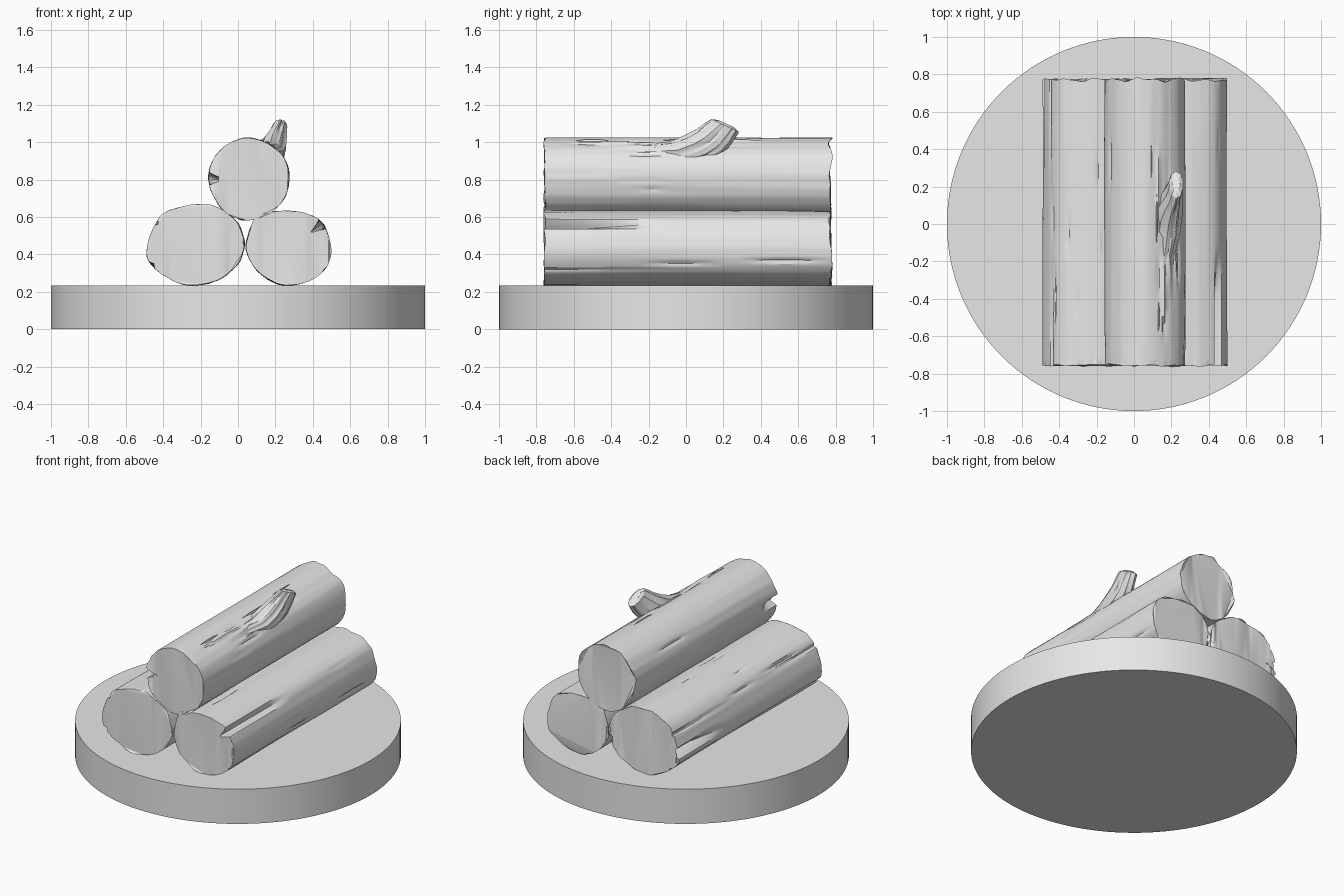
import bpy, bmesh, math, random
from mathutils import Vector, noise

if "Cube" in bpy.data.objects:
    bpy.data.objects.remove(bpy.data.objects["Cube"])
random.seed(4)

# One plain grey for everything
grey = bpy.data.materials.new("plain grey")
grey.use_nodes = True
grey.diffuse_color = (0.8, 0.8, 0.8, 1)
grey.node_tree.nodes["Principled BSDF"].inputs["Base Color"].default_value = (0.8, 0.8, 0.8, 1)


def finish(bm, name, angle):
    bmesh.ops.recalc_face_normals(bm, faces=bm.faces)
    mesh = bpy.data.meshes.new(name)
    bm.to_mesh(mesh)
    bm.free()
    mesh.materials.append(grey)
    obj = bpy.data.objects.new(name, mesh)
    bpy.context.scene.collection.objects.link(obj)
    bpy.ops.object.select_all(action='DESELECT')
    obj.select_set(True)
    bpy.context.view_layer.objects.active = obj
    bpy.ops.object.shade_smooth_by_angle(angle=math.radians(angle))
    return obj


def loft(rings):
    """Skin closed rings of points and cap both ends with triangles."""
    bm = bmesh.new()
    rows = [[bm.verts.new(p) for p in ring] for ring in rings]
    n = len(rows[0])
    for a, b in zip(rows, rows[1:]):
        for i in range(n):
            j = (i + 1) % n
            bm.faces.new((a[i], a[j], b[j], b[i]))
    caps = [bm.faces.new(rows[0]), bm.faces.new(rows[-1])]
    bmesh.ops.triangulate(bm, faces=caps)
    return bm


def smooth_outline(points, steps):
    """Closed Catmull-Rom curve through the outline points."""
    pts, out = [Vector(p) for p in points], []
    n = len(pts)
    for i in range(n):
        a, b, c, d = (pts[(i + k) % n] for k in (-1, 0, 1, 2))
        for s in range(steps):
            t = s / steps
            out.append(0.5 * (2 * b + (c - a) * t + (2 * a - 5 * b + 4 * c - d) * t * t
                              + (3 * b - a - 3 * c + d) * t ** 3))
    return out


def crack_depth(cracks, ang, y):
    """Crack: angle, half width, depth, start y, end y. Splits open at a log end."""
    total = 0
    for ca, hw, depth, y0, y1 in cracks:
        u = (y - y0) / (y1 - y0)
        if not 0 <= u <= 1:
            continue
        da = abs((ang - ca + 180) % 360 - 180)
        along = 1 - u if abs(y0) > 0.75 else math.sin(math.pi * u)
        total = max(total, depth * max(0, 1 - da / hw) * along, key=abs)
    return total


def make_log(name, centre, outline, splits, seed, fine):
    cx, cz = centre
    cracks = list(splits)
    # Fine bark cracks scattered along the log
    for _ in range(fine):
        y = random.uniform(-0.7, 0.4)
        cracks.append((random.uniform(0, 360), 4, random.uniform(0.02, 0.05),
                       y, y + random.uniform(0.2, 0.5)))
    section = smooth_outline(outline, 10)
    rings, count = [], 40
    for k in range(count + 1):
        t = k / count
        ring = []
        for p in section:
            dx, dz = p.x - cx, p.y - cz
            ang = math.atan2(dz, dx)
            c, s = math.cos(ang), math.sin(ang)
            # Ragged sawn ends
            lo = -0.755 + 0.014 * noise.noise((c * 3, s * 3, seed + 20))
            hi = 0.77 + 0.022 * noise.noise((c * 3, s * 3, seed + 40))
            y = lo + (hi - lo) * t
            scale = 0.99 + 0.022 * noise.noise((c * 1.5, s * 1.5, y * 1.3 + seed))
            scale += 0.012 * noise.noise((c * 6, s * 6, y * 0.8 + seed))
            scale -= crack_depth(cracks, math.degrees(ang), y)
            ring.append((cx + dx * scale, y, max(0.232, cz + dz * scale)))
        rings.append(ring)
    return finish(loft(rings), name, 28)


# Round base
bm = bmesh.new()
bmesh.ops.create_cone(bm, cap_ends=True, segments=128, radius1=1, radius2=1, depth=0.235)
bmesh.ops.translate(bm, verts=bm.verts, vec=(0, 0, 0.1175))
finish(bm, "round_base", 40)

# Three stacked logs
make_log("lower_right_log", (-0.23, 0.45),
         [(-0.49, 0.42), (-0.46, 0.53), (-0.41, 0.61), (-0.32, 0.65), (-0.2, 0.67),
          (-0.1, 0.65), (0.0, 0.57), (0.035, 0.48), (0.035, 0.42), (0, 0.34),
          (-0.1, 0.265), (-0.2, 0.235), (-0.3, 0.24), (-0.4, 0.29), (-0.47, 0.35)],
         [(184, 8, 0.35, 0.8, 0.3), (150, 4, 0.08, -0.8, -0.2), (205, 5, 0.08, -0.8, 0.3),
          (155, 4, 0.08, 0.8, 0.1), (215, 4, 0.06, 0.8, -0.3)], 1.3, 16)
make_log("lower_left_log", (0.27, 0.43),
         [(0.04, 0.46), (0.08, 0.58), (0.13, 0.62), (0.26, 0.635), (0.38, 0.615),
          (0.46, 0.56), (0.5, 0.43), (0.475, 0.33), (0.4, 0.265), (0.3, 0.235),
          (0.2, 0.245), (0.1, 0.31), (0.05, 0.39)],
         [(36, 8, 0.42, -0.8, -0.13), (330, 4, 0.05, -0.8, 0.2)], 5.7, 6)
make_log("top_log", (0.055, 0.80),
         [(-0.16, 0.8), (-0.14, 0.9), (-0.07, 0.98), (0.04, 1.025), (0.15, 1.0),
          (0.24, 0.93), (0.275, 0.82), (0.25, 0.7), (0.17, 0.62), (0.05, 0.58),
          (-0.06, 0.62), (-0.13, 0.7)],
         [(179, 9, 0.6, -0.8, -0.6), (62, 5, -0.06, -0.6, -0.15), (54, 5, -0.05, -0.45, 0.1),
          (70, 4, -0.05, 0.0, 0.45), (45, 4, 0.05, -0.4, 0.2)], 9.1, 8)

# Broken branch stub: y, z of the top edge, y, z of the lower edge, centre x, half width
stations = [(-0.32, 0.97, -0.30, 0.90, 0.15, 0.02), (-0.20, 0.985, -0.15, 0.88, 0.16, 0.05),
            (-0.08, 1.00, 0.03, 0.87, 0.175, 0.07), (0.00, 1.035, 0.14, 0.90, 0.185, 0.07),
            (0.06, 1.07, 0.20, 0.94, 0.20, 0.058), (0.10, 1.10, 0.24, 0.99, 0.215, 0.045),
            (0.14, 1.12, 0.28, 1.055, 0.225, 0.038)]
rings, sides = [], 40
for k, (ya, za, yb, zb, x, w) in enumerate(stations):
    ring = []
    for i in range(sides):
        a = 2 * math.pi * i / sides
        # Twisted bark ridges
        r = 1 + 0.13 * noise.noise((math.cos(a) * 5, math.sin(a) * 5, k * 0.35))
        r += 0.05 * (i % 4 == 0) - 0.05 * (i % 4 == 2)
        c = r * math.cos(a)
        ring.append((x + w * r * math.sin(a), (ya + yb) / 2 + (ya - yb) / 2 * c,
                     (za + zb) / 2 + (za - zb) / 2 * c))
    rings.append(ring)
# Chipped tip, raised at the middle
tip = sum((Vector(p) for p in rings[-1]), Vector()) / sides
rings.append([Vector(p).lerp(tip + Vector((0, 0.01, 0.025)), 0.45) for p in rings[-1]])
finish(loft(rings), "branch_stub", 25)

# Torn bark splinters around the stub
for n, (x, y0, y1) in enumerate([(0.09, 0.2, 0.46), (0.12, -0.14, 0.2), (0.13, -0.6, -0.4),
                                 (0.16, -0.5, -0.25), (0.22, -0.28, 0.08)]):
    surface = 0.80 + math.sqrt(0.218 ** 2 - (x - 0.055) ** 2)
    rings = []
    for t in (0.02, 0.3, 0.7, 0.98):
        s = 0.014 * math.sin(math.pi * t)
        y = y0 + (y1 - y0) * t
        rings.append([(x - s, y, surface - 0.012), (x + s, y, surface - 0.012),
                      (x + s * 0.3, y, surface + s * 0.8)])
    finish(loft(rings), "bark_splinter_%d" % (n + 1), 30)
